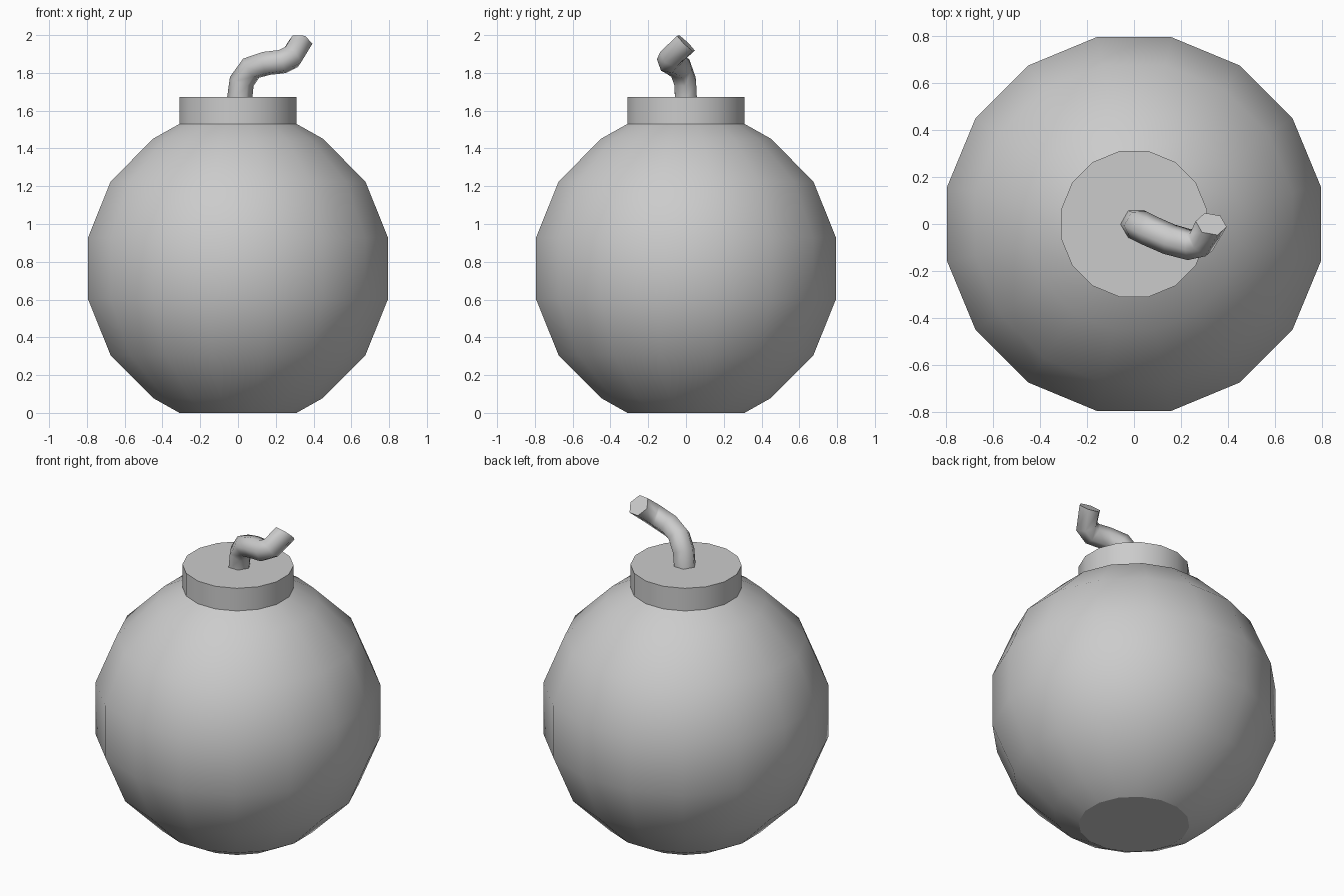
import bpy
import bmesh
import math
from mathutils import Vector

if "Cube" in bpy.data.objects:
    bpy.data.objects.remove(bpy.data.objects["Cube"])


def finish(bm, name, angle):
    bmesh.ops.recalc_face_normals(bm, faces=bm.faces)
    mesh = bpy.data.meshes.new(name)
    bm.to_mesh(mesh)
    bm.free()
    ob = bpy.data.objects.new(name, mesh)
    bpy.context.collection.objects.link(ob)
    bpy.ops.object.select_all(action='DESELECT')
    ob.select_set(True)
    bpy.context.view_layer.objects.active = ob
    bpy.ops.object.shade_smooth_by_angle(angle=math.radians(angle))
    return ob


def skin(name, rings, cap_start, cap_end, angle):
    """Bridge equal-sized rings of points with quads, optionally capping the ends."""
    bm = bmesh.new()
    loops = [[bm.verts.new(p) for p in ring] for ring in rings]
    n = len(loops[0])
    for a, b in zip(loops, loops[1:]):
        for i in range(n):
            j = (i + 1) % n
            bm.faces.new((a[i], a[j], b[j], b[i]))
    if cap_start:
        bm.faces.new(loops[0][::-1])
    if cap_end:
        bm.faces.new(loops[-1])
    return finish(bm, name, angle)


def ring16(r, z):
    angs = [(i + 0.5) * math.tau / 16 for i in range(16)]
    return [(r * math.cos(a), r * math.sin(a), z) for a in angs]


# Round body: faceted ball with flattened bottom
half = [(0.316, 0.765), (0.459, 0.686), (0.688, 0.459), (0.81, 0.162)]
profile = [(r, 0.765 - h) for r, h in half] + [(r, 0.765 + h) for r, h in reversed(half)]
skin("body", [ring16(r, z) for r, z in profile], True, False, 27)

# Collar on top of the body
skin("collar", [ring16(0.316, 1.53), ring16(0.316, 1.672)], False, True, 30)

# Bent six-sided fuse swept along a path
path = [Vector(p) for p in [
    (0.008, 0, 1.66), (0.02, -0.005, 1.755), (0.07, -0.03, 1.825), (0.15, -0.065, 1.85),
    (0.235, -0.088, 1.86), (0.285, -0.078, 1.885), (0.328, 0.0, 1.957)]]
dirs = [(b - a).normalized() for a, b in zip(path, path[1:])]
rings = []
side = Vector((1, 0, 0))
prev = Vector((0, 0, 1))
for i, p in enumerate(path):
    if i == 0:
        t = Vector((0, 0, 1))
    elif i == len(path) - 1:
        t = Vector((0.15, 0.68, 0.71)).normalized()
    else:
        t = (dirs[i - 1] + dirs[i]).normalized()
    side = prev.rotation_difference(t) @ side
    prev = t
    up = t.cross(side)
    rings.append([p + 0.067 * (side * math.cos(k * math.tau / 6) + up * math.sin(k * math.tau / 6))
                  for k in range(6)])
skin("fuse", rings, False, True, 65)
